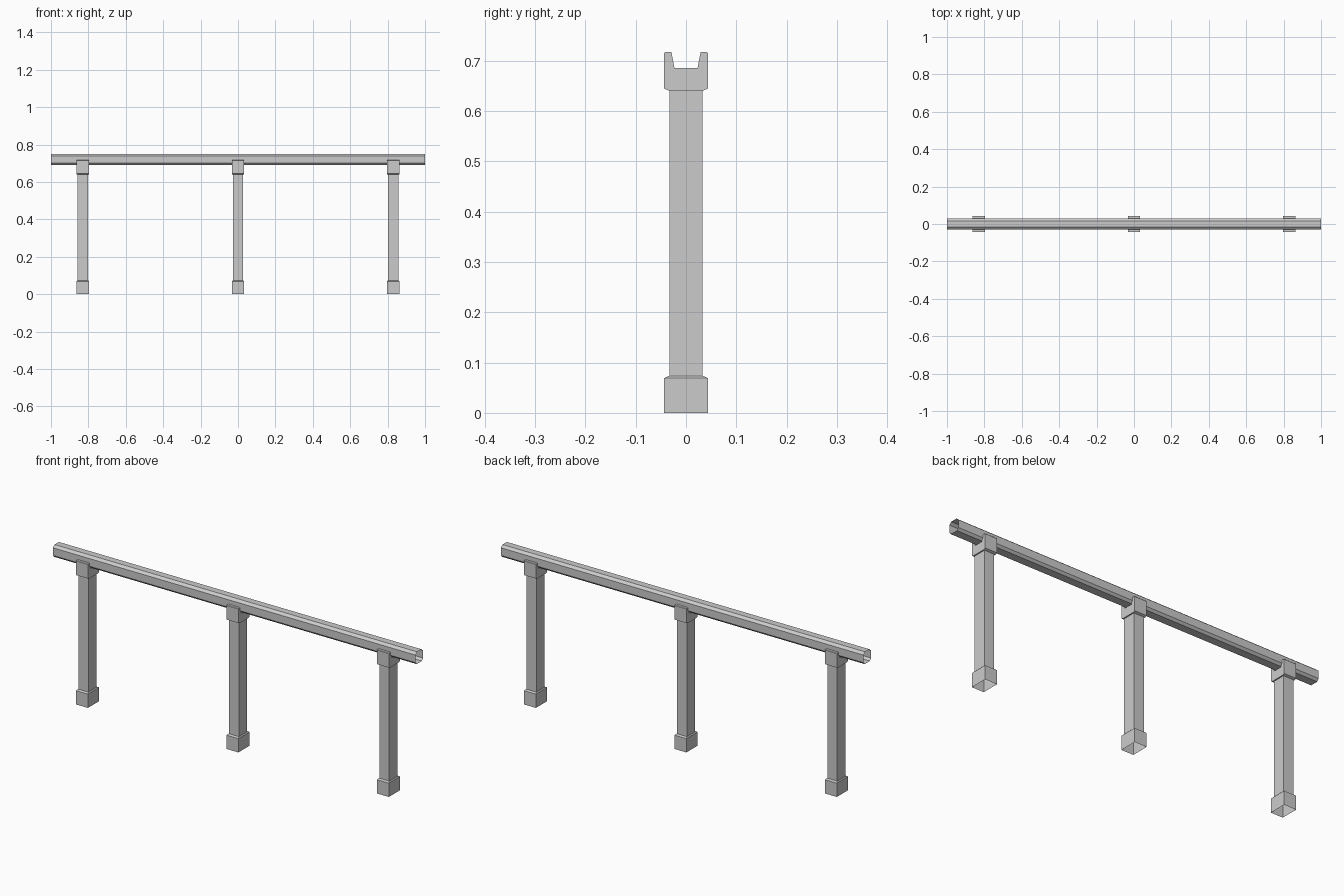
import bpy

if "Cube" in bpy.data.objects:
    bpy.data.objects.remove(bpy.data.objects["Cube"])


def make_object(name, verts, faces, x=0):
    mesh = bpy.data.meshes.new(name)
    mesh.from_pydata(verts, [], faces)
    mesh.update()
    ob = bpy.data.objects.new(name, mesh)
    ob.location.x = x
    bpy.context.collection.objects.link(ob)
    return ob


def loft(name, rings, x, cap_top=False):
    """Rectangular rings (half x, half y, z) joined into an open-bottomed shell."""
    verts = [(sx * a, sy * b, z) for a, b, z in rings
             for sx, sy in ((-1, -1), (1, -1), (1, 1), (-1, 1))]
    faces = [(4 * i + j, 4 * i + (j + 1) % 4, 4 * i + 4 + (j + 1) % 4, 4 * i + 4 + j)
             for i in range(len(rings) - 1) for j in range(4)]
    if cap_top:
        n = len(verts)
        faces.append((n - 4, n - 3, n - 2, n - 1))
    return make_object(name, verts, faces, x)


def extrude_x(name, profile, half, x=0, caps=True):
    """Extrude a counter-clockwise (y, z) profile along x."""
    n = len(profile)
    verts = [(s * half, y, z) for s in (-1, 1) for y, z in profile]
    faces = [(i, n + i, n + (i + 1) % n, (i + 1) % n)[::-1] for i in range(n)]
    if caps:
        faces += [tuple(range(n))[::-1], tuple(range(n, 2 * n))]
    return make_object(name, verts, faces, x)


def mirrored(half):
    """Complete a profile given from bottom to top on the +y side."""
    return half + [(-y, z) for y, z in reversed(half)]


# Handrail: open-ended eight-sided tube
rail = mirrored([(0.020, 0.690), (0.030, 0.701), (0.030, 0.739), (0.017, 0.750)])
extrude_x("handrail", rail, 1.0, caps=False)

# U-shaped bracket profile
bracket = mirrored([(0.035, 0.641), (0.044, 0.645), (0.044, 0.715), (0.042, 0.717),
                    (0.029, 0.717), (0.023, 0.686)])

for label, x in (("left", -0.83), ("middle", 0), ("right", 0.83)):
    # Foot with a small sloped shoulder
    loft(label + "_foot", [(0.033, 0.044, 0), (0.033, 0.044, 0.069),
                           (0.029, 0.035, 0.073), (0.027, 0.0325, 0.073)], x)
    # Post shaft
    loft(label + "_post", [(0.027, 0.0325, 0.073), (0.027, 0.0325, 0.642)], x)
    # Bracket holding the rail
    extrude_x(label + "_bracket", bracket, 0.033, x)
